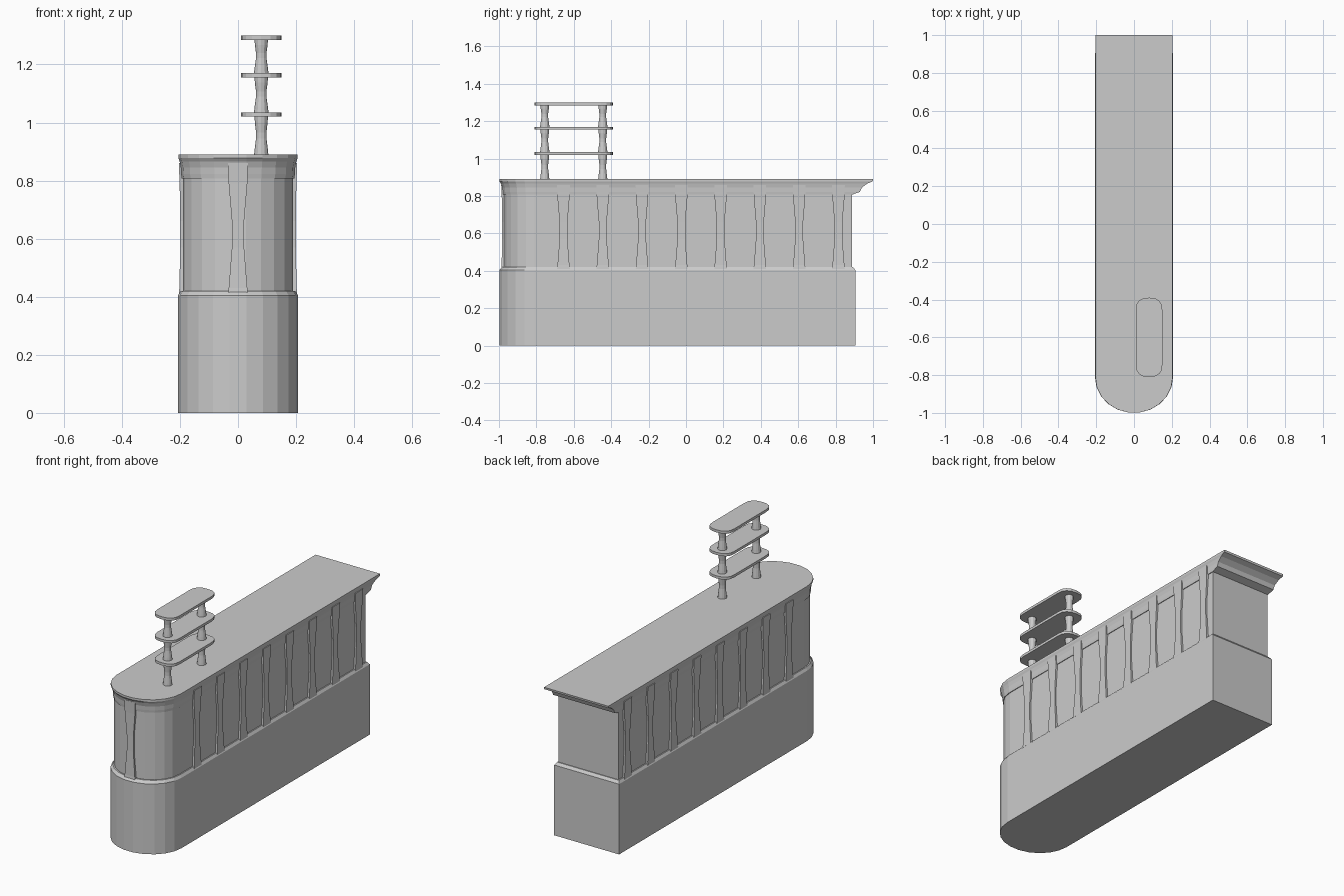
import bpy, bmesh, math

if "Cube" in bpy.data.objects:
    bpy.data.objects.remove(bpy.data.objects["Cube"])


def make_object(name, bm):
    bmesh.ops.recalc_face_normals(bm, faces=bm.faces)
    mesh = bpy.data.meshes.new(name)
    bm.to_mesh(mesh)
    bm.free()
    ob = bpy.data.objects.new(name, mesh)
    bpy.context.collection.objects.link(ob)
    return ob


def loft(name, rings):
    """Skin a stack of closed point rings and cap both ends."""
    bm = bmesh.new()
    rows = [[bm.verts.new(p) for p in ring] for ring in rings]
    for a, b in zip(rows, rows[1:]):
        for i in range(len(a)):
            j = (i + 1) % len(a)
            bm.faces.new((a[i], a[j], b[j], b[i]))
    bm.faces.new(rows[0][::-1])
    bm.faces.new(rows[-1])
    return make_object(name, bm)


def counter_ring(half, front, back, z, n=11):
    """Square at the back, elliptical at the front."""
    start = -0.81
    pts = [(-half * math.cos(math.pi * i / n),
            start + (front - start) * math.sin(math.pi * i / n), z)
           for i in range(n + 1)]
    return pts + [(half, back, z), (-half, back, z)]


# plinth, panelled body and overhanging countertop
loft("base", [counter_ring(*r) for r in [
    (0.207, -1.0, 0.905, 0), (0.207, -1.0, 0.905, 0.405),
    (0.197, -0.985, 0.893, 0.42)]])
loft("body", [counter_ring(*r) for r in [
    (0.19, -0.976, 0.888, 0.415), (0.19, -0.976, 0.888, 0.815)]])
loft("countertop", [counter_ring(*r) for r in [
    (0.194, -0.98, 0.89, 0.808), (0.196, -0.982, 0.93, 0.822),
    (0.197, -0.984, 0.94, 0.845), (0.201, -0.991, 0.968, 0.866),
    (0.205, -1.0, 0.998, 0.878), (0.205, -1.0, 1.0, 0.89)]])

# waisted pilasters: half width, outward reach, height
PILASTER = [(0.034, 0.014, 0.41), (0.032, 0.012, 0.43), (0.021, 0.009, 0.57),
            (0.021, 0.009, 0.66), (0.032, 0.011, 0.79), (0.034, 0.014, 0.86)]


def pilaster(name, x, y, angle):
    rings = [[(-w, 0.02, z), (-w, -d, z), (w, -d, z), (w, 0.02, z)]
             for w, d, z in PILASTER]
    ob = loft(name, rings)
    ob.location = (x, y, 0)
    ob.rotation_euler.z = angle


for i in range(8):
    for side, label in ((1, "right"), (-1, "left")):
        pilaster(f"pilaster_{label}_{i}", side * 0.19, -0.655 + 0.21 * i,
                 side * math.pi / 2)
pilaster("pilaster_front", 0, -0.974, 0)


# display shelves with rounded ends
def shelf_ring(z):
    pts = []
    for s in (1, -1):
        for i in range(9):
            a = math.pi * i / 8
            # flattened round end
            c, n = math.cos(a), math.sin(a)
            pts.append((0.08 + s * 0.07 * math.copysign(abs(c) ** 0.8, c),
                        -0.6 + s * (0.145 + 0.065 * abs(n) ** 0.8), z))
    return pts


SHELVES = (1.02, 1.155, 1.285)
for i, z in enumerate(SHELVES):
    loft(f"shelf_{i}", [shelf_ring(z), shelf_ring(z + 0.015)])


# waisted round posts between the shelves
def circle(r, y, z, n=12):
    return [(0.08 + r * math.cos(2 * math.pi * k / n),
             y + r * math.sin(2 * math.pi * k / n), z) for k in range(n)]


for i, (z0, z1) in enumerate(((0.885, 1.02), (1.035, 1.155), (1.17, 1.285))):
    for y, label in ((-0.755, "front"), (-0.445, "rear")):
        loft(f"post_{label}_{i}", [
            circle(r, y, z0 + t * (z1 - z0)) for r, t in
            ((0.025, 0), (0.023, 0.15), (0.018, 0.45),
             (0.018, 0.6), (0.022, 0.85), (0.023, 1))])
